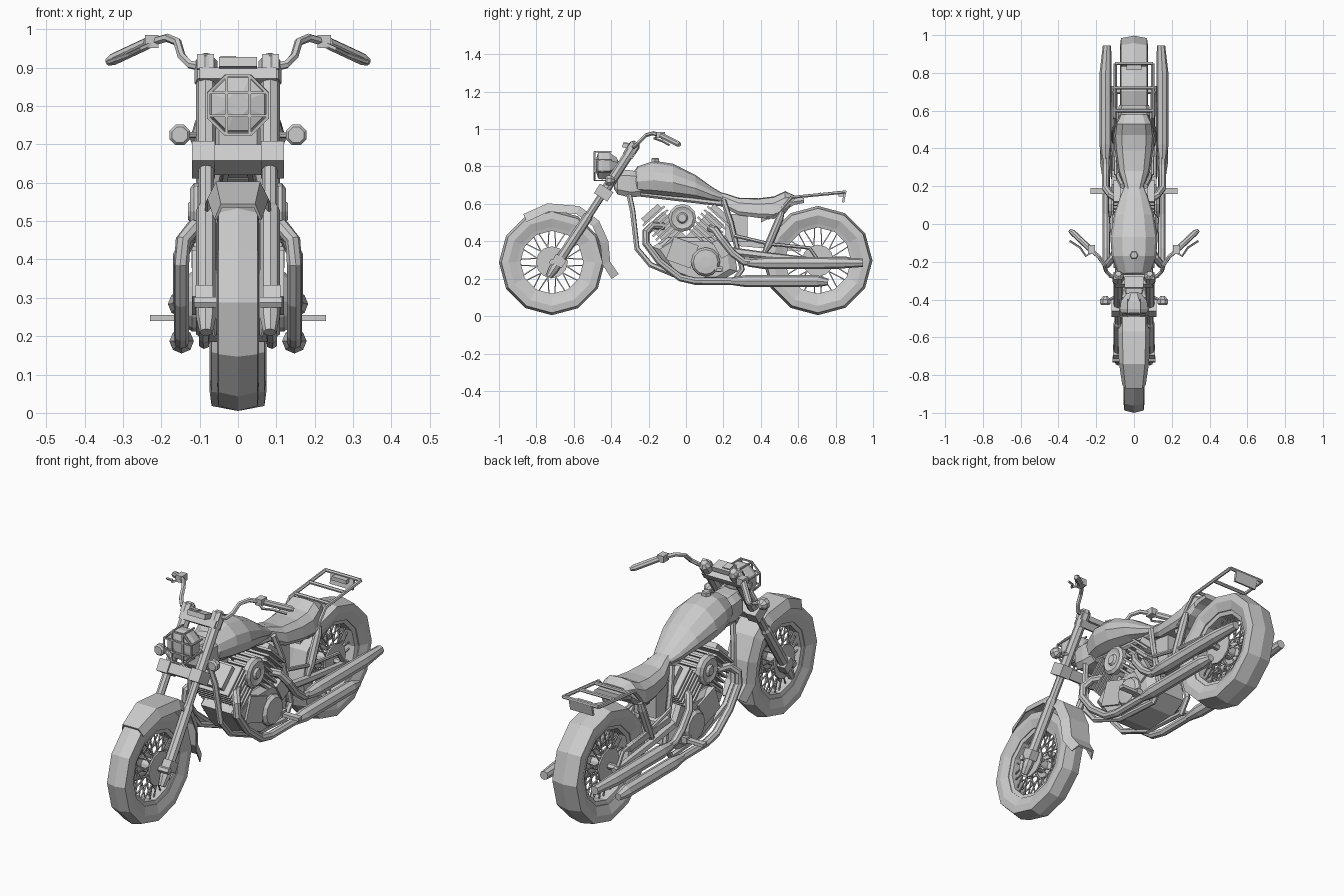
import bpy, bmesh
from math import sin, cos, pi, radians
from mathutils import Vector, Matrix

def skin(bm, rings, loop=False):
    vs = [[bm.verts.new(p) for p in r] for r in rings]
    n = len(vs[0])
    for k in range(len(vs) - (0 if loop else 1)):
        a, b = vs[k], vs[(k + 1) % len(vs)]
        for i in range(n):
            bm.faces.new((a[i], a[(i + 1) % n], b[(i + 1) % n], b[i]))
    if not loop:
        bm.faces.new(vs[0][::-1])
        bm.faces.new(vs[-1])

def finish(name, bm, mirror=False):
    bmesh.ops.remove_doubles(bm, verts=bm.verts, dist=1e-5)
    bmesh.ops.recalc_face_normals(bm, faces=bm.faces)
    me = bpy.data.meshes.new(name)
    bm.to_mesh(me)
    bm.free()
    ob = bpy.data.objects.new(name, me)
    bpy.context.collection.objects.link(ob)
    if mirror:
        ob.modifiers.new("mirror", 'MIRROR').use_mirror_merge = False
    return ob

def loft(name, rings, mirror=False, loop=False):
    bm = bmesh.new()
    skin(bm, rings, loop)
    return finish(name, bm, mirror)

def ring(c, u, v, r, n, off=0):
    return [c + r * (cos(2 * pi * (i + off) / n) * u + sin(2 * pi * (i + off) / n) * v) for i in range(n)]

def path_rings(pts, r, n):
    P, u, out = [Vector(p) for p in pts], None, []
    for i, p in enumerate(P):
        t = Vector()
        if i: t += (p - P[i - 1]).normalized()
        if i < len(P) - 1: t += (P[i + 1] - p).normalized()
        t.normalize()
        u = t.orthogonal() if u is None else u
        u = (u - t * u.dot(t)).normalized()
        out.append(ring(p, u, t.cross(u), r[i] if isinstance(r, list) else r, n))
    return out

def tube(name, pts, r, mirror=True, n=6):
    return loft(name, path_rings(pts, r, n), mirror)

def rods(name, pairs, r, mirror=False, n=4):
    bm = bmesh.new()
    for p in pairs:
        skin(bm, path_rings(p, r, n))
    return finish(name, bm, mirror)

def lathe(name, c, axis, prof, n=12, mirror=False, loop=False, off=0):
    t = Vector(axis)
    u = Vector((0, 1, 0)) if abs(t.x) > .5 else Vector((1, 0, 0))
    return loft(name, [ring(Vector(c) + t * d, u, t.cross(u), r, n, off) for d, r in prof], mirror, loop)

def boxes(name, items, mirror=False):
    bm = bmesh.new()
    for c, s, a in items:
        bmesh.ops.create_cube(bm, size=1, matrix=Matrix.Translation(c) @ Matrix.Rotation(radians(a), 4, 'X') @ Matrix.Diagonal((*s, 1)))
    return finish(name, bm, mirror)

def body(name, stations, half):
    """stations: y, top, bottom, half width; half: cross-section of one side"""
    shape = half + [(-x, z) for x, z in half[::-1] if x > 0]
    return loft(name, [[Vector((x * w, y, (t + b) / 2 + z * (t - b) / 2)) for x, z in shape] for y, t, b, w in stations])

X = (1, 0, 0)

# wheels: tyre, rim, hub, crossed spokes, brake discs
for tag, y, R, w in (("front", -.717, .283, .055), ("rear", .705, .292, .074)):
    c = Vector((0, y, R + .005))
    half = [(w * .93, R - .013), (w, R - .05), (w * .75, R - .095)]
    lathe(tag + "_tyre", c, X, [(0, R)] + half + [(-d, r) for d, r in half[::-1]], 12, loop=True)
    lathe(tag + "_rim", c, X, [(w * .7, R - .09), (w * .6, R - .115), (-w * .6, R - .115), (-w * .7, R - .09)], 12, loop=True)
    lathe(tag + "_hub", c, X, [(-.05, .03), (-.045, .058), (-.03, .058), (-.025, .035), (.025, .035), (.03, .058), (.045, .058), (.05, .03)], 12)
    lathe(tag + "_axle", c, X, [(-.115, .016), (.115, .016)], 6)
    lathe(tag + "_brake_disc", c + Vector((.05, 0, 0)), X, [(0, .085), (.008, .085)], 12, True)
    sp = []
    for i in range(12):
        for s in (-1, 1):
            a, b = 2 * pi * i / 12, 2 * pi * (i + s * .9) / 12
            sp.append((c + Vector((.037, .05 * cos(b), .05 * sin(b))), c + Vector((.012, (R - .11) * cos(a + s * .09), (R - .11) * sin(a + s * .09)))))
    rods(tag + "_spokes", sp, .004, True)

# front fender: U-shaped strip along an outline
out = [Vector((0, *p)) for p in ((-.87, .545), (-.74, .603), (-.57, .588), (-.465, .51), (-.415, .40), (-.405, .29), (-.36, .225))]
rings = []
for i, p in enumerate(out):
    t = (out[min(i + 1, len(out) - 1)] - out[max(i - 1, 0)]).normalized()
    d = Vector((0, t.z, -t.y))
    k = (.062, .08, .086, .086, .085, .08, .065)[i]
    rings.append([p + d * e + Vector((x * k, 0, 0)) for x, e in ((-1, .045), (-.72, 0), (.72, 0), (1, .045), (.92, .045), (.66, .01), (-.66, .01), (-.92, .045))])
loft("front_fender", rings)

# fork and clamps
def fk(z, x=.083, dy=0): return (x, -.735 + (z - .21) * .655 + dy, z)
tube("fork_lower", [fk(.21), fk(.25), fk(.53), fk(.54)], [.017, .026, .026, .02], n=8)
tube("fork_upper", [fk(.5), fk(.9)], .02, n=8)
tube("fork_cover", [fk(.66), fk(.86)], .026, n=8)
tube("fork_cap", [fk(.86), fk(.915), fk(.93)], [.03, .03, .016], n=8)
boxes("lower_clamp", [(fk(.66, 0), (.23, .07, .05), -33)])
boxes("clamp_ends", [(fk(.66, .09), (.06, .085, .06), -33)], True)
boxes("upper_clamp", [(fk(.87, 0), (.2, .06, .035), -33)])
boxes("axle_clamp", [(fk(.295, .088), (.045, .065, .05), -33)], True)
boxes("instrument", [((0, -.31, .908), (.1, .06, .025), -15), ((-.025, -.31, .92), (.04, .04, .012), -15)])

# headlight with grille guard
lathe("headlight", (0, -.47, .805), (0, 1, 0), [(-.012, .03), (0, .075), (.02, .08), (.06, .075), (.1, .045), (.11, .02)], 8, off=.5)
bars = []
for a in (-.03, .03):
    bars += [((a, -.49, .725), (a, -.49, .88)), ((-.075, -.49, .805 + a), (.075, -.49, .805 + a))]
oc = ring(Vector((0, -.488, .802)), Vector((1, 0, 0)), Vector((0, 0, 1)), .083, 8, .5)
bars += [(oc[i], oc[(i + 1) % 8]) for i in range(8)]
bars += [(oc[i], oc[i] + Vector((0, .09, 0))) for i in range(8)]
rods("headlight_guard", bars, .005)
boxes("headlight_bracket", [((0, -.37, .76), (.15, .04, .03), 0)])

# turn signals
lathe("turn_signal", (.152, -.41, .725), (0, 1, 0), [(-.02, .022), (-.012, .029), (.01, .029), (.03, .012)], 8, True, off=.5)
tube("turn_signal_stem", [(.09, -.38, .725), (.14, -.405, .725)], .008)

# handlebar, grips, levers
bar = [(.085, -.285, .9), (.125, -.275, .908), (.147, -.25, .93), (.158, -.215, .967), (.185, -.175, .978), (.24, -.125, .962)]
tube("handlebar", bar, .011)
tube("grip", [(.235, -.13, .964), (.325, -.045, .922), (.34, -.035, .915)], [.016, .016, .01], n=8)
boxes("switch_housing", [((.225, -.135, .968), (.035, .045, .034), 0)], True)
tube("lever", [(.222, -.15, .965), (.255, -.17, .95), (.285, -.125, .935), (.34, -.09, .915)], .006, n=4)
boxes("bar_riser", [((.085, -.285, .905), (.045, .045, .045), -33)], True)

# fuel tank, cap, neck cover
body("fuel_tank", [(-.285, .765, .69, .05), (-.26, .80, .66, .085), (-.17, .83, .65, .118), (-.07, .815, .64, .125), (.05, .755, .63, .105), (.14, .69, .615, .075), (.20, .655, .61, .05)],
     [(0, 1), (.5, .86), (.9, .35), (1, -.15), (.85, -.75), (.5, -1)])
lathe("fuel_cap", (0, -.165, .825), (0, 0, 1), [(0, .024), (.016, .024), (.02, .018)], 6)
body("neck_cover", [(-.385, .775, .68, .05), (-.365, .78, .65, .068), (-.30, .78, .635, .075), (-.24, .77, .64, .07)],
     [(.6, 1), (1, .6), (1, -.6), (.7, -1)])

# seat
body("seat", [(.17, .665, .61, .045), (.215, .655, .575, .06), (.28, .633, .54, .085), (.39, .63, .525, .102), (.47, .64, .52, .108), (.53, .668, .55, .1), (.58, .645, .615, .075)],
     [(0, 1), (.6, .92), (.9, .4), (1, -.6), (.85, -1)])
body("tail_fender", [(.40, .56, .50, .08), (.48, .60, .54, .085), (.58, .63, .595, .085), (.63, .632, .605, .08)], [(.8, 1), (1, 0), (.9, -1)])

# luggage rack and plate holder
tube("rack_rail", [(.095, .46, .53), (.1, .50, .56), (.1, .565, .635), (.1, .85, .663)], .009)
rods("rack_crossbars", [((-.1, y, z), (.1, y, z)) for y, z in ((.6, .64), (.72, .652), (.85, .664))], .009, n=6)
boxes("plate_holder", [((0, .845, .635), (.13, .012, .055), -12), ((0, .83, .65), (.08, .03, .02), 0)])

# frame and suspension
tube("frame_cradle", [(.045, -.31, .68), (.07, -.285, .56), (.085, -.262, .36), (.088, -.19, .275), (.088, .0, .195), (.088, .25, .18), (.088, .3, .25), (.08, .24, .5), (.06, .2, .62)], .015)
tube("frame_spine", [(.03, -.3, .66), (.04, .2, .6), (.085, .45, .53)], .015)
tube("swingarm", [(.098, .24, .345), (.105, .45, .32), (.105, .73, .29)], [.024, .02, .018])
tube("upper_stay", [(.095, .26, .43), (.1, .45, .385), (.105, .66, .365), (.105, .705, .3)], .01)
tube("shock_absorber", [(.1, .515, .56), (.1, .5, .52), (.1, .44, .38), (.1, .42, .34)], [.013, .021, .021, .013], n=8)
boxes("battery_box", [((0, .27, .47), (.12, .12, .15), 0)])
boxes("chain_guard", [((-.1, .45, .375), (.025, .33, .03), -5)])

# engine: crankcase, finned V cylinders, covers
case = [(-.10, .42), (.14, .42), (.26, .34), (.275, .24), (.19, .19), (.03, .185), (-.08, .23), (-.18, .37)]
loft("crankcase", [[Vector((x, .04 + (y - .04) * s, .3 + (z - .3) * s)) for y, z in case] for x, s in ((-.11, .82), (-.085, 1), (.085, 1), (.11, .82))])
for tag, s in (("front", -1), ("rear", 1)):
    d = Vector((0, s * sin(radians(42)), cos(radians(42))))
    base = Vector((0, s * .015, .36))
    a = -s * 42
    boxes(tag + "_cylinder", [(base + d * .11, (.15, .11, .22), a)])
    boxes(tag + "_cylinder_fins", [(base + d * (.08 + .026 * i), (.215, .155, .011), a) for i in range(7)])
    boxes(tag + "_cylinder_head", [(base + d * .255, (.15, .12, .03), a)])
lathe("air_cleaner", (.085, -.02, .525), X, [(0, .05), (.005, .074), (.03, .074), (.04, .06), (.034, .042), (.034, .03), (.045, .022)], 12, True)
lathe("clutch_cover", (.1, .105, .29), X, [(0, .078), (.02, .078), (.035, .066), (.038, .03)], 12, True)
boxes("side_cover", [((.105, -.02, .34), (.03, .14, .13), -20), ((.105, .2, .37), (.03, .08, .1), 30)], True)

# exhausts, both sides
tube("lower_exhaust_pipe", [(.085, -.12, .48), (.115, -.18, .485), (.143, -.215, .45), (.147, -.215, .39), (.147, -.14, .29), (.147, -.03, .205), (.147, .05, .187), (.147, .3, .187)], .02, n=8)
tube("lower_muffler", [(.147, .24, .187), (.147, .32, .187), (.147, .7, .187), (.147, .76, .182)], [.02, .032, .032, .018], n=8)
tube("upper_exhaust_pipe", [(.085, .13, .47), (.125, .155, .46), (.15, .19, .41), (.15, .25, .335), (.15, .31, .29), (.15, .4, .285)], .02, n=8)
tube("upper_muffler", [(.15, .33, .285), (.15, .42, .284), (.15, .80, .284), (.143, .945, .285)], [.02, .033, .032, .022], n=8)

# footrests and pedals
boxes("footrest", [((.18, .175, .247), (.1, .03, .016), 0), ((.125, .175, .25), (.03, .04, .03), 0)], True)
